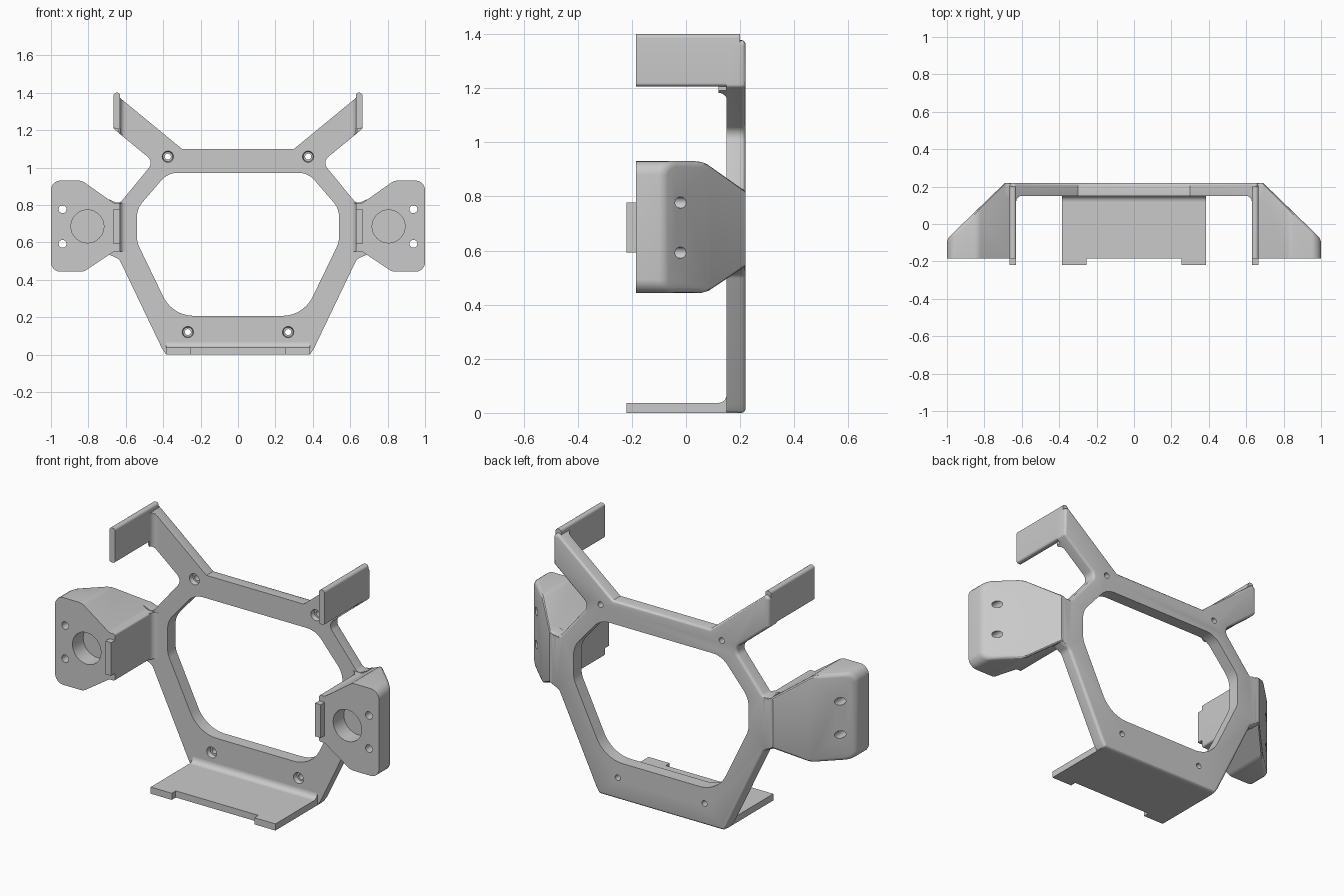
import bpy, bmesh, math
from mathutils import Vector, Matrix

if "Cube" in bpy.data.objects:
    bpy.data.objects.remove(bpy.data.objects["Cube"], do_unlink=True)

GREY = (0.59, 0.59, 0.59, 1)
grey = bpy.data.materials.new("plain grey")
grey.use_nodes = True
grey.diffuse_color = GREY
grey.node_tree.nodes["Principled BSDF"].inputs["Base Color"].default_value = GREY

FRONT, PLATE, BACK = -0.185, 0.15, 0.22   # depths: flange tips, plate front, plate back
WALL = 0.63                               # inner face of the side walls


def rounded(corners, steps=6):
    """Outline from (a, b, radius) corners, each rounded by a circular arc."""
    out = []
    for i, (a, b, r) in enumerate(corners):
        p = Vector((a, b))
        if r == 0:
            out.append(p)
            continue
        d0 = (Vector(corners[i - 1][:2]) - p).normalized()
        d1 = (Vector(corners[(i + 1) % len(corners)][:2]) - p).normalized()
        half = d0.angle(d1) / 2
        centre = p + (d0 + d1).normalized() * (r / math.sin(half))
        start = p + d0 * (r / math.tan(half)) - centre
        end = p + d1 * (r / math.tan(half)) - centre
        out += [centre + start.lerp(end, k / steps).normalized() * r for k in range(steps + 1)]
    return out


def mirrored(half):
    """Close a right-hand half outline with its mirror image."""
    return half + [(-a, b, r) for a, b, r in reversed(half)]


def prism(outline, lo, hi, axis="y"):
    """Mesh made by pushing an outline along an axis."""
    place = {"x": lambda p, t: (t, p[0], p[1]),
             "y": lambda p, t: (p[0], t, p[1]),
             "z": lambda p, t: (p[0], p[1], t)}[axis]
    bm = bmesh.new()
    base = bm.faces.new([bm.verts.new(place(p, lo)) for p in outline])
    top = bmesh.ops.extrude_face_region(bm, geom=[base])["geom"]
    shift = Vector(place((0, 0), hi - lo))
    bmesh.ops.translate(bm, vec=shift, verts=[g for g in top if isinstance(g, bmesh.types.BMVert)])
    bmesh.ops.recalc_face_normals(bm, faces=bm.faces)
    return bm


def drill(bm, x, z, r0, r1, y0, y1):
    """Add a round or tapered cutter running along y."""
    turn = Matrix.Translation((x, (y0 + y1) / 2, z)) @ Matrix.Rotation(-math.pi / 2, 4, "X")
    bmesh.ops.create_cone(bm, cap_ends=True, segments=32, radius1=r0, radius2=r1,
                          depth=y1 - y0, matrix=turn)


def finish(name, bm, side=1, cutters=()):
    """Turn a mesh into a shaded object, cutting away the cutters."""
    def to_object(label, mesh):
        bmesh.ops.scale(mesh, vec=(side, 1, 1), verts=mesh.verts)
        if side < 0:
            bmesh.ops.reverse_faces(mesh, faces=mesh.faces)
        data = bpy.data.meshes.new(label)
        mesh.to_mesh(data)
        mesh.free()
        data.materials.append(grey)
        ob = bpy.data.objects.new(label, data)
        bpy.context.collection.objects.link(ob)
        return ob

    ob = to_object(name, bm)
    bpy.ops.object.select_all(action="DESELECT")
    bpy.context.view_layer.objects.active = ob
    ob.select_set(True)
    for mesh in cutters:
        tool = to_object(name + "_cutter", mesh)
        mod = ob.modifiers.new("cut", "BOOLEAN")
        mod.operation, mod.solver, mod.object = "DIFFERENCE", "EXACT", tool
        bpy.ops.object.modifier_apply(modifier=mod.name)
        bpy.data.objects.remove(tool, do_unlink=True)
    bpy.ops.object.shade_smooth_by_angle(angle=math.radians(30))


# Main ring plate with its two raised arms, rounded along the back
ring = prism(rounded(mirrored([
    (0.385, 0, 0.015), (0.405, 0.03, 0), (0.635, 0.51, 0.04), (0.69, 0.535, 0),
    (0.69, 0.83, 0), (0.635, 0.805, 0.03), (0.45, 1.03, 0.04), (0.665, 1.207, 0.015),
    (0.665, 1.4, 0.02), (0.3, 1.1, 0)])), PLATE, BACK)
rim = [e for e in ring.edges if all(abs(v.co.y - BACK) < 1e-4 for v in e.verts)]
bmesh.ops.bevel(ring, geom=rim, offset=0.015, segments=3, profile=0.5,
                affect="EDGES", clamp_overlap=False)
window = prism(rounded(mirrored([
    (0.35, 0.207, 0.18), (0.54, 0.6, 0.12), (0.54, 0.78, 0.12), (0.375, 0.972, 0.12)]), 10),
    0, 0.4)

# Countersunk screw holes in the plate
shafts, sinks = bmesh.new(), bmesh.new()
for x, z in ((0.375, 1.058), (0.268, 0.12)):
    for s in (-1, 1):
        drill(shafts, s * x, z, 0.016, 0.016, 0.1, 0.3)
        drill(sinks, s * x, z, 0.032, 0.026, PLATE - 0.01, PLATE + 0.025)
finish("ring_plate", ring, cutters=(window, shafts, sinks))

# Bottom shelf with two front tabs
shelf = [(0.385, 0.19, 0), (0.385, -0.22, 0), (0.255, -0.22, 0), (0.255, FRONT, 0)]
finish("bottom_shelf", prism(rounded(mirrored(shelf)), 0, 0.037, "z"))


def cove(a, b, da, db, r=0.03):
    """Concave fillet section in the corner at (a, b)."""
    arc = [(a + da * r * (1 - math.sin(t)), b + db * r * (1 - math.cos(t)))
           for t in (math.pi / 2 * k / 6 for k in range(7))]
    far, near = arc[0], arc[-1]
    return arc + [(near[0] - da * 0.01, near[1]), (a - da * 0.01, b - db * 0.01),
                  (far[0], far[1] - db * 0.01)]


finish("shelf_fillet", prism(cove(PLATE, 0.037, -1, 1), -0.385, 0.385, "x"))

for side, word in ((1, "left"), (-1, "right")):
    # Upright flange at the tip of each arm
    flange = [(WALL, 1.207, 0.012), (0.665, 1.207, 0.012), (0.665, 1.4, 0.015), (WALL, 1.4, 0.015)]
    finish(word + "_arm_flange", prism(rounded(flange), FRONT, 0.2), side)
    fillet = prism(cove(WALL, PLATE, -1, -1), 1.207, 1.395, "z")
    for v in fillet.verts:
        v.co.z += (v.co.x - WALL - 0.03) * 0.82
    finish(word + "_arm_fillet", fillet, side)

    # Wedge-shaped side mount, sliced along its sloping back
    mount = prism(rounded([
        (WALL, 0.55, 0.01), (0.665, 0.55, 0.03), (0.825, 0.443, 0.06), (1, 0.443, 0.05),
        (1, 0.93, 0.05), (0.835, 0.93, 0.06), (0.665, 0.81, 0.03), (WALL, 0.81, 0.01)]),
        FRONT, BACK)
    slope = Vector((0.3, 0.31, 0)).normalized()
    cut = bmesh.ops.bisect_plane(mount, geom=mount.verts[:] + mount.edges[:] + mount.faces[:],
                                 plane_co=(0.69, BACK, 0), plane_no=slope, clear_outer=True)
    border = [g for g in cut["geom_cut"] if isinstance(g, bmesh.types.BMEdge)]
    bmesh.ops.holes_fill(mount, edges=border)
    bmesh.ops.recalc_face_normals(mount, faces=mount.faces)
    border = [e for e in mount.edges
              if sum(f.normal.dot(slope) > 0.999 for f in e.link_faces) == 1
              and not any(f.normal.y > 0.99 for f in e.link_faces)]
    bmesh.ops.bevel(mount, geom=border, offset=0.02, segments=3, profile=0.5,
                    affect="EDGES", clamp_overlap=False)

    # Blind socket and two through holes
    holes = bmesh.new()
    drill(holes, 0.805, 0.685, 0.088, 0.088, -0.3, -0.09)
    for z in (0.592, 0.777):
        drill(holes, 0.938, z, 0.021, 0.021, -0.3, 0.3)
    finish(word + "_side_mount", mount, side, (holes,))

    # Retaining tab and inner fillet of the side mount
    tab = [(WALL, 0.592, 0), (0.665, 0.592, 0), (0.665, 0.777, 0), (WALL, 0.777, 0)]
    finish(word + "_mount_tab", prism(rounded(tab), -0.22, FRONT + 0.02), side)
    finish(word + "_mount_fillet", prism(cove(WALL, PLATE, -1, -1), 0.55, 0.81, "z"), side)
